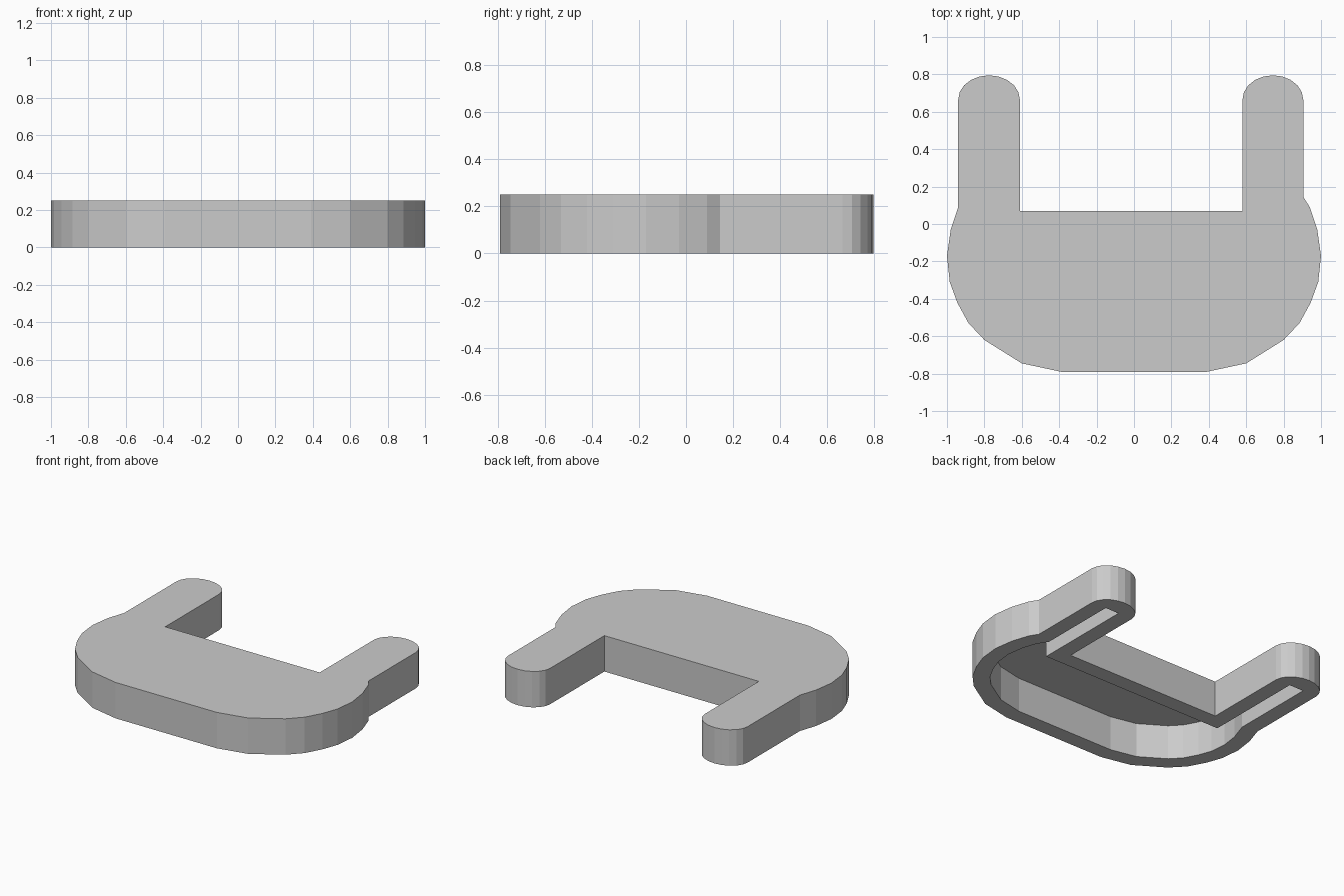
import bpy, bmesh, math
from mathutils import Vector

if "Cube" in bpy.data.objects:
    bpy.data.objects.remove(bpy.data.objects["Cube"])

HEIGHT, CEILING, WALL = 0.25, 0.24, 0.11

# Right half of the rounded body, from the straight front edge up to the arm
side = [(0.39, -0.79), (0.60, -0.745), (0.80, -0.62), (0.885, -0.53),
        (0.945, -0.42), (0.985, -0.31), (1.0, -0.17), (0.98, -0.03), (0.94, 0.09)]


def arm_end(x0, x1, rounded):
    """Tip of an arm, running from x1 (right) to x0 (left)."""
    if not rounded:
        return [(x1, 0.78), (x0, 0.78)]
    c, r = (x0 + x1) / 2, (x1 - x0) / 2
    return [(c + r * math.cos(math.pi * i / 10), 0.665 + 0.13 * math.sin(math.pi * i / 10))
            for i in range(11)]


def outline(rounded):
    """Counter-clockwise outline of the U-shaped plate."""
    left = [(-x, y) for x, y in reversed(side)]
    return (side + [(0.905, 0.145)] + arm_end(0.58, 0.905, rounded)
            + [(0.58, 0.07), (-0.61, 0.07)] + arm_end(-0.94, -0.61, rounded) + left)


def inset(points, d):
    """Mitred inward offset of a counter-clockwise outline."""
    pts = [Vector(p) for p in points]
    out = []
    for i, p in enumerate(pts):
        a = (p - pts[i - 1]).normalized()
        b = (pts[(i + 1) % len(pts)] - p).normalized()
        na, nb = Vector((-a.y, a.x)), Vector((-b.y, b.x))
        out.append(p + (na + nb) * d / (1 + na.dot(nb)))
    return out


def walls(bm, points, top):
    """Vertical walls closed at the top; returns the open bottom edges."""
    low = [bm.verts.new((p[0], p[1], 0)) for p in points]
    high = [bm.verts.new((p[0], p[1], top)) for p in points]
    n = len(points)
    for i in range(n):
        j = (i + 1) % n
        bm.faces.new((low[i], low[j], high[j], high[i]))
    bm.faces.new(high)
    return [bm.edges.get((low[i], low[(i + 1) % n])) for i in range(n)]


# Hollow shell, open underneath, with a flat bottom rim
bm = bmesh.new()
rim = walls(bm, outline(True), HEIGHT)
rim += walls(bm, inset(outline(False), WALL), CEILING)
bmesh.ops.triangle_fill(bm, edges=rim, use_beauty=True, normal=(0, 0, -1))
bmesh.ops.recalc_face_normals(bm, faces=bm.faces[:])
mesh = bpy.data.meshes.new("hollow_u_plate")
bm.to_mesh(mesh)
bm.free()
bpy.context.collection.objects.link(bpy.data.objects.new("hollow_u_plate", mesh))
